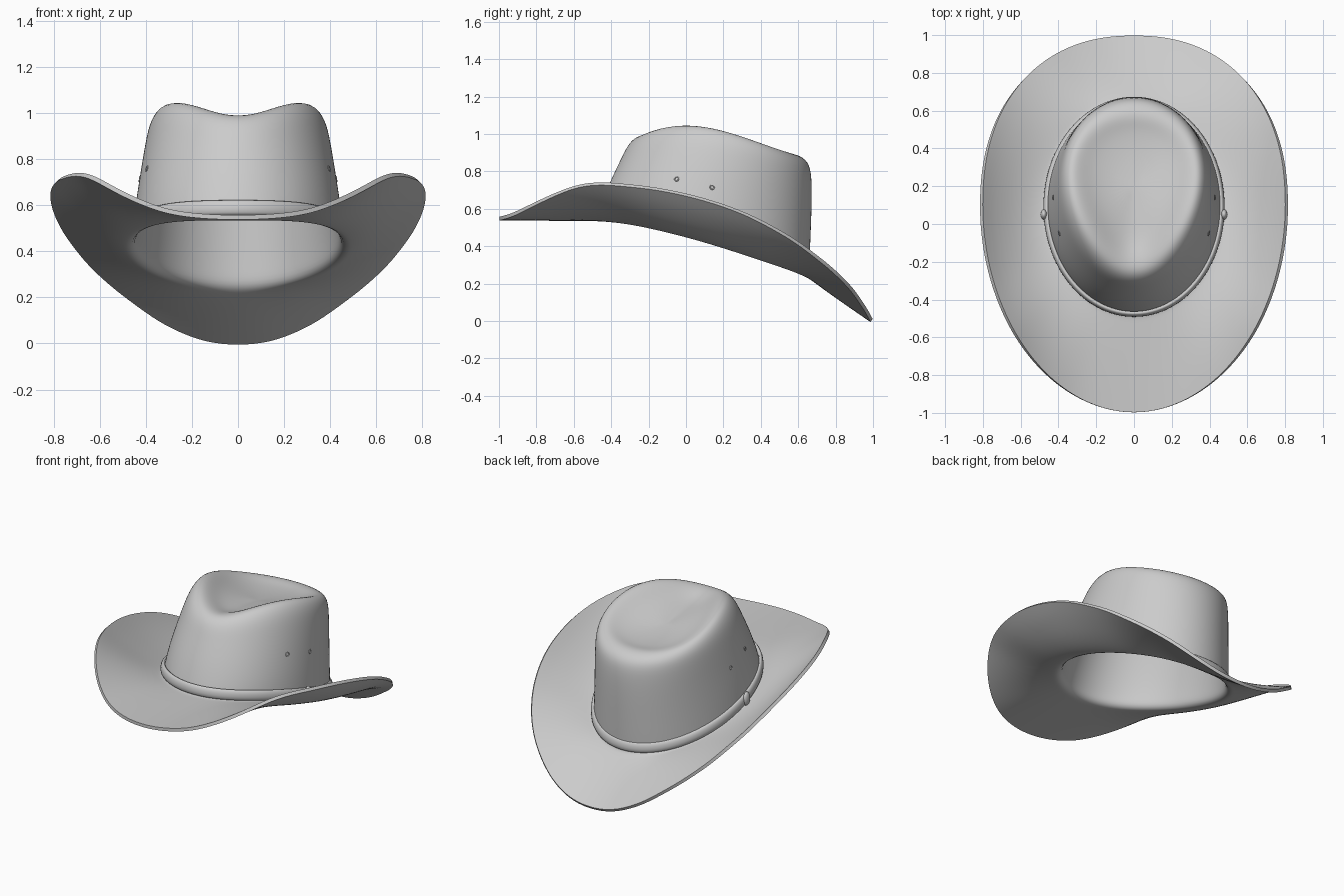
import bpy, bmesh, math
from mathutils import Vector

cube = bpy.data.objects.get("Cube")
if cube:
    bpy.data.objects.remove(cube, do_unlink=True)

SEG = 48
ANGLES = [2 * math.pi * j / SEG for j in range(SEG)]

felt = bpy.data.materials.new("felt_grey")
felt.use_nodes = True
GREY = (0.6, 0.6, 0.6, 1)
felt.diffuse_color = GREY
felt.node_tree.nodes["Principled BSDF"].inputs["Base Color"].default_value = GREY


def make_object(name, bm):
    mesh = bpy.data.meshes.new(name)
    bm.to_mesh(mesh)
    bm.free()
    mesh.materials.append(felt)
    ob = bpy.data.objects.new(name, mesh)
    bpy.context.collection.objects.link(ob)
    return ob


def finish(ob, angle=40):
    bpy.ops.object.select_all(action='DESELECT')
    ob.select_set(True)
    bpy.context.view_layer.objects.active = ob
    for mod in list(ob.modifiers):
        bpy.ops.object.modifier_apply(modifier=mod.name)
    bpy.ops.object.shade_smooth_by_angle(angle=math.radians(angle))


def loft(bm, rings, closed=False):
    rows = [[bm.verts.new(p) for p in ring] for ring in rings]
    pairs = list(zip(rows, rows[1:]))
    if closed:
        pairs.append((rows[-1], rows[0]))
    for a, b in pairs:
        for j in range(SEG):
            k = (j + 1) % SEG
            bm.faces.new((a[j], a[k], b[k], b[j]))
    return rows


def egg_ring(front, back, width, z_front, z_back, bump, taper=0.0):
    """Egg-shaped ring, narrower in front, with raised sides."""
    points = []
    for a in ANGLES:
        c, s = math.cos(a), math.sin(a)
        x = width * s * (1 - taper * c)
        y = (front + back) / 2 - (back - front) / 2 * c
        z = z_front + (z_back - z_front) * (1 - c) / 2
        points.append(Vector((x, y, z + bump * s * s * (1 + 0.6 * c))))
    return points


# Height of the brim edge along its length
EDGE = [(-1, .557), (-.93, .575), (-.8, .64), (-.6, .73), (-.48, .748),
        (-.2, .722), (0, .685), (.2, .63), (.4, .545), (.6, .43), (.8, .275),
        (.9, .17), (.97, .065), (1, .007)]


def edge_height(y):
    for (y0, z0), (y1, z1) in zip(EDGE, EDGE[1:]):
        if y <= y1:
            return z0 + (z1 - z0) * (y - y0) / (y1 - y0)
    return EDGE[-1][1]


def brim_edge():
    points = []
    for a in ANGLES:
        c, s = math.cos(a), math.sin(a)
        power = 2 / (1.98 if c > 0 else 2.25)
        x = math.copysign(0.803 * abs(s) ** power, s)
        y = 0.1 - math.copysign((1.1 if c > 0 else 0.9) * abs(c) ** power, c)
        points.append(Vector((x, y, edge_height(y))))
    return points


# Brim and crown as one felt shell
base = egg_ring(-.475, .657, .463, .555, .255, .035)
edge = brim_edge()
rings = []
for t in (1, .9, .75, .5, .25, .08):
    ring = []
    for a, p, q in zip(ANGLES, base, edge):
        point = p.lerp(q, t)
        point.z = p.z + (q.z - p.z) * t ** (.95 + .8 * math.sin(a) ** 2)
        ring.append(point)
    rings.append(ring)
rings += [
    base,
    egg_ring(-.466, .662, .458, .59, .32, .045),
    egg_ring(-.445, .668, .445, .65, .47, .05),
    egg_ring(-.405, .674, .425, .75, .63, .05, .02),
    egg_ring(-.342, .674, .402, .88, .78, .05, .06),
    egg_ring(-.305, .655, .38, .955, .855, .07, .12),
    egg_ring(-.25, .595, .335, .997, .893, .088, .2),
    egg_ring(-.17, .54, .28, .985, .893, .072, .23),
    egg_ring(-.09, .49, .21, .955, .885, .04, .23),
    egg_ring(.04, .37, .105, .94, .89, .01, .2),
]
bm = bmesh.new()
rows = loft(bm, rings)
centre = bm.verts.new((0, .21, .913))
for j in range(SEG):
    bm.faces.new((rows[-1][j], rows[-1][(j + 1) % SEG], centre))
hat = make_object("brim_and_crown", bm)
hat.modifiers.new("smooth", 'SUBSURF').levels = 2
shell = hat.modifiers.new("thickness", 'SOLIDIFY')
shell.thickness = 0.02
shell.offset = -1
finish(hat)

# Hat band around the foot of the crown
profile = [(-.01, 0), (.016, 0), (.02, .03), (.013, .06), (-.002, .072), (-.013, .06)]
bm = bmesh.new()
loft(bm, [[p + Vector((d * math.sin(a), -d * math.cos(a), h))
           for a, p in zip(ANGLES, base)] for d, h in profile], closed=True)
band = make_object("hat_band", bm)
band.modifiers.new("smooth", 'SUBSURF').levels = 1
finish(band, 60)

bpy.context.view_layer.update()
for side, label in ((1, "left"), (-1, "right")):
    # Band keeper loop
    bpy.ops.mesh.primitive_uv_sphere_add(segments=16, ring_count=10, radius=1,
                                         location=(side * .477, .05, .49))
    knot = bpy.context.object
    knot.name = "band_knot_" + label
    knot.scale = (.018, .028, .045)
    knot.data.materials.append(felt)
    finish(knot, 60)
    # Ventilation eyelets set on the crown wall
    for place, y, z in (("front", -.05, .76), ("back", .14, .715)):
        hit, loc, normal, _ = hat.ray_cast(Vector((side, y, z)), Vector((-side, 0, 0)))
        bpy.ops.mesh.primitive_torus_add(major_radius=.011, minor_radius=.003,
                                         major_segments=16, minor_segments=8, location=loc)
        eyelet = bpy.context.object
        eyelet.name = "eyelet_" + place + "_" + label
        eyelet.rotation_euler = normal.to_track_quat('Z', 'Y').to_euler()
        eyelet.data.materials.append(felt)
        finish(eyelet, 60)
